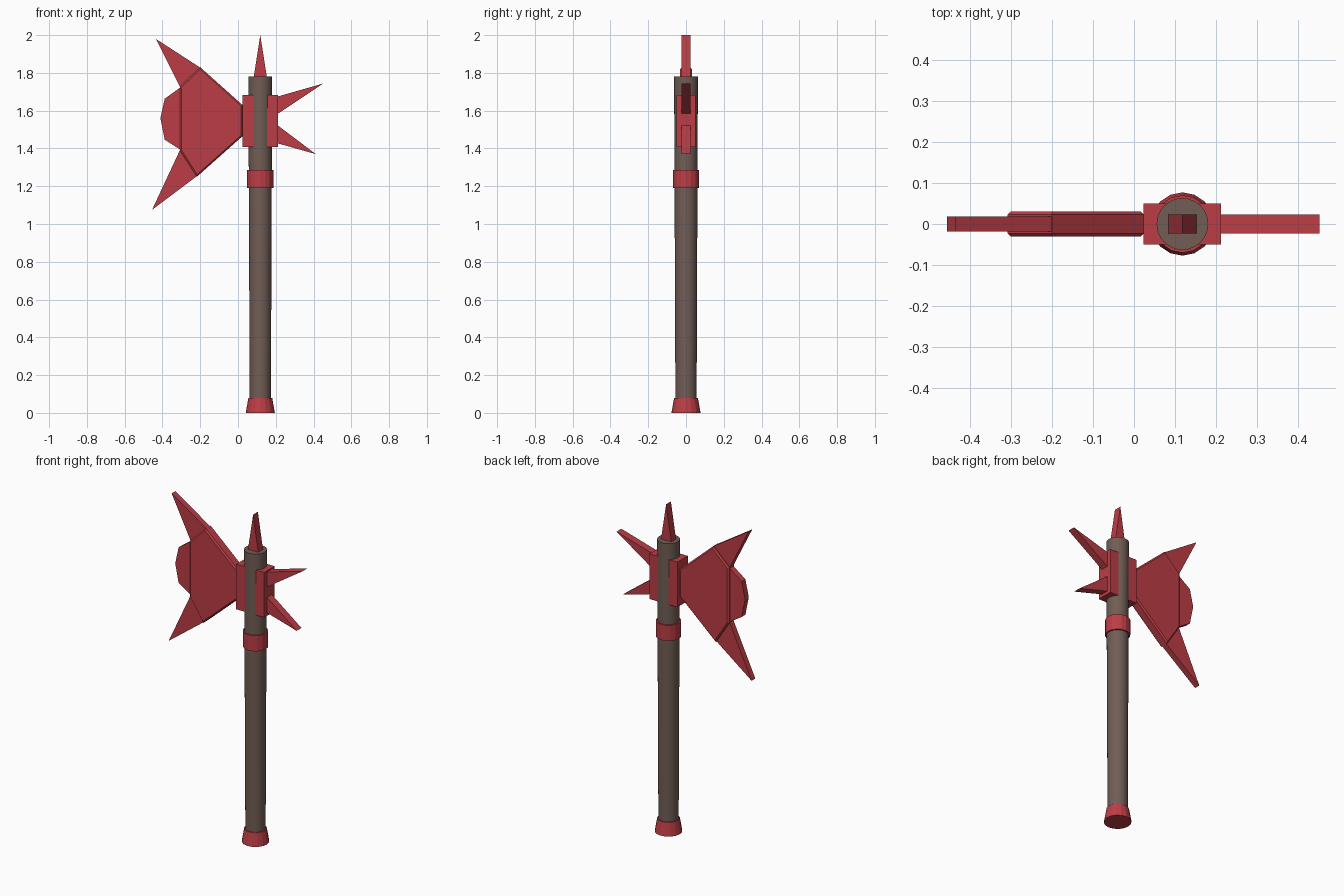
import bpy
import bmesh

if "Cube" in bpy.data.objects:
    bpy.data.objects.remove(bpy.data.objects["Cube"], do_unlink=True)


def material(name, colour):
    mat = bpy.data.materials.new(name)
    mat.use_nodes = True
    mat.diffuse_color = colour
    mat.node_tree.nodes["Principled BSDF"].inputs["Base Color"].default_value = colour
    return mat


red = material("red metal", (0.50, 0.048, 0.06, 1))
brown = material("brown wood", (0.165, 0.11, 0.09, 1))

AXIS_X = 0.118  # shaft centre


def finish(name, bm, mat):
    bmesh.ops.recalc_face_normals(bm, faces=bm.faces)
    mesh = bpy.data.meshes.new(name)
    bm.to_mesh(mesh)
    bm.free()
    mesh.materials.append(mat)
    obj = bpy.data.objects.new(name, mesh)
    bpy.context.collection.objects.link(obj)
    return obj


def plate(name, outline, half, bevel=0):
    """Extrude an (x, z) outline along y, optionally chamfering the rims."""
    bm = bmesh.new()
    face = bm.faces.new([bm.verts.new((x, -half, z)) for x, z in outline])
    extruded = bmesh.ops.extrude_face_region(bm, geom=[face])["geom"]
    moved = [v for v in extruded if isinstance(v, bmesh.types.BMVert)]
    bmesh.ops.translate(bm, vec=(0, 2 * half, 0), verts=moved)
    bmesh.ops.recalc_face_normals(bm, faces=bm.faces)
    if bevel:
        rims = [e for e in bm.edges if abs(e.verts[0].co.y - e.verts[1].co.y) < 1e-5]
        bmesh.ops.bevel(bm, geom=rims, offset=bevel, segments=1, affect='EDGES')
    return finish(name, bm, red)


def turned(name, z0, z1, r0, r1, sides, mat):
    """Straight or tapered round part on the shaft axis."""
    bm = bmesh.new()
    bmesh.ops.create_cone(bm, cap_ends=True, segments=sides,
                          radius1=r0, radius2=r1, depth=z1 - z0)
    bmesh.ops.translate(bm, vec=(AXIS_X, 0, (z0 + z1) / 2), verts=bm.verts)
    return finish(name, bm, mat)


# Shaft and its fittings
shaft = turned("shaft", 0.04, 1.78, 0.056, 0.063, 32, brown)
bpy.context.view_layer.objects.active = shaft
shaft.select_set(True)
bpy.ops.object.shade_smooth_by_angle()
turned("pommel", 0, 0.08, 0.077, 0.063, 16, red)
turned("collar_ring", 1.19, 1.285, 0.07, 0.07, 16, red)

# Block holding the head on the shaft
plate("head_block", [(0.023, 1.408), (0.212, 1.408), (0.212, 1.683), (0.023, 1.683)], 0.05)

# Axe blade with chamfered rims
plate("blade_body", [(0.024, 1.465), (0.024, 1.63), (-0.2, 1.83), (-0.308, 1.727),
                     (-0.308, 1.39), (-0.218, 1.25)], 0.031, 0.008)
plate("blade_edge", [(-0.3, 1.39), (-0.3, 1.727), (-0.388, 1.663),
                     (-0.411, 1.56), (-0.388, 1.446)], 0.018)
plate("upper_horn", [(-0.435, 1.98), (-0.2, 1.828), (-0.2, 1.7), (-0.308, 1.727)], 0.018)
plate("lower_horn", [(-0.455, 1.075), (-0.218, 1.253), (-0.218, 1.4), (-0.308, 1.39)], 0.018)

# Spikes
plate("top_spike", [(0.082, 1.77), (0.154, 1.77), (AXIS_X, 2.0)], 0.023)
plate("upper_back_spike", [(0.2, 1.576), (0.2, 1.672), (0.452, 1.744)], 0.023)
plate("lower_back_spike", [(0.2, 1.43), (0.2, 1.53), (0.412, 1.37)], 0.023)
